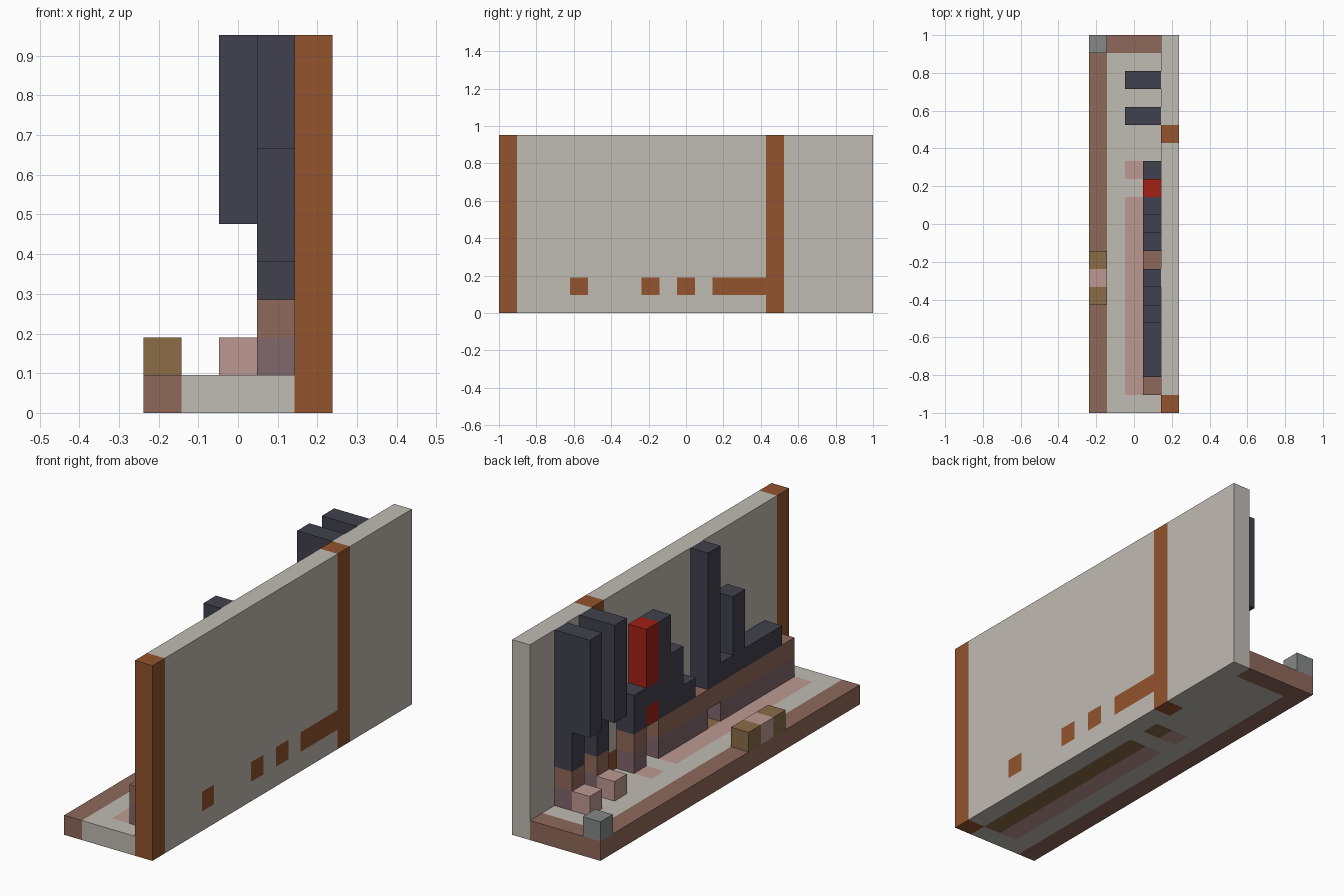
import bpy
import bmesh
from mathutils import Vector

if "Cube" in bpy.data.objects:
    bpy.data.objects.remove(bpy.data.objects["Cube"], do_unlink=True)

NX, NY = 5, 21
U = 2 / NY  # edge of one block


def linear(c):
    c /= 255
    return c / 12.92 if c <= 0.04045 else ((c + 0.055) / 1.055) ** 2.4


def material(name, *rgb):
    mat = bpy.data.materials.new(name)
    color = [linear(c) for c in rgb] + [1]
    mat.diffuse_color = color
    mat.use_nodes = True
    bsdf = next(n for n in mat.node_tree.nodes if n.type == "BSDF_PRINCIPLED")
    bsdf.inputs["Base Color"].default_value = color
    return mat


MATS = {
    "stone": material("pale_stone", 192, 187, 179),
    "rust": material("rust_brown", 147, 83, 46),
    "brown": material("dusty_brown", 143, 105, 91),
    "dark": material("dark_slate", 65, 65, 77),
    "red": material("bright_red", 162, 32, 20),
    "pink": material("dusty_pink", 190, 153, 146),
    "olive": material("olive_brown", 138, 108, 70),
    "grey": material("cool_grey", 134, 137, 137),
    "mauve": material("mauve", 129, 103, 107),
}
SLOTS = list(MATS)
blocks = {}  # (column, row, level) -> (part, colour)


def fill(part, color, cols, rows, levels):
    """Fill a box of blocks; each range is (first, last)."""
    for i in range(cols[0], cols[1] + 1):
        for j in range(rows[0], rows[1] + 1):
            for k in range(levels[0], levels[1] + 1):
                blocks[i, j, k] = (part, color)


# Floor with brown border and inlaid strips
fill("floor", "stone", (0, 3), (0, 20), (0, 0))
fill("floor", "brown", (0, 0), (0, 20), (0, 0))
fill("floor", "brown", (0, 3), (20, 20), (0, 0))
for rows in ((1, 11), (13, 13)):
    fill("floor", "pink", (2, 2), rows, (0, 0))
    fill("floor", "olive", (3, 3), rows, (0, 0))

# Wall with rust posts and rust bricks low down
fill("wall", "stone", (4, 4), (0, 20), (0, 9))
for row in (0, 15):
    fill("wall", "rust", (4, 4), (row, row), (0, 9))
for rows in ((4, 4), (8, 8), (10, 10), (12, 14)):
    fill("wall", "rust", (4, 4), rows, (1, 1))

# Long plinth, with an opening under the tallest tower
for rows in ((1, 11), (13, 13)):
    fill("plinth", "mauve", (3, 3), rows, (1, 1))
    fill("plinth", "brown", (3, 3), rows, (2, 2))
del blocks[3, 7, 1]

# Skyline of slate towers: row -> topmost level
for row, top in {2: 3, 3: 3, 4: 3, 5: 6, 6: 3, 7: 9, 9: 3, 10: 5, 11: 7, 13: 4}.items():
    fill("skyline", "dark", (3, 3), (row, row), (3, top))

# Red tower with a slate band
fill("red_tower", "red", (3, 3), (12, 12), (3, 7))
fill("red_tower", "dark", (3, 3), (12, 12), (4, 4))

# Two overhanging towers, each with a pink block below
for name, row in (("inner_overhang_tower", 16), ("outer_overhang_tower", 18)):
    rows = (row, row)
    fill(name, "mauve", (3, 3), rows, (1, 1))
    fill(name, "brown", (3, 3), rows, (2, 2))
    fill(name, "dark", (3, 3), rows, (3, 9))
    fill(name, "dark", (2, 2), rows, (5, 9))
    fill("pink_blocks", "pink", (2, 2), rows, (1, 1))

# Blocks on the border
fill("border_bench", "olive", (0, 0), (6, 8), (1, 1))
fill("border_bench", "pink", (0, 0), (7, 7), (1, 1))
fill("corner_block", "grey", (0, 0), (20, 20), (1, 1))


def build(part):
    """Mesh the exposed faces of one part."""
    bm = bmesh.new()
    for cell, (owner, color) in blocks.items():
        if owner != part:
            continue
        center = Vector(cell) + Vector((0.5, 0.5, 0.5))
        for axis in range(3):
            for sign in (-1, 1):
                step = [0, 0, 0]
                step[axis] = sign
                if tuple(a + b for a, b in zip(cell, step)) in blocks:
                    continue
                n = Vector(step) / 2
                a = Vector((0, 0, 0))
                a[(axis + 1) % 3] = 0.5
                b = n.cross(a) * 2
                corners = (a + b, b - a, -a - b, a - b)
                face = bm.faces.new([bm.verts.new(center + n + c) for c in corners])
                face.material_index = SLOTS.index(color)
    bmesh.ops.remove_doubles(bm, verts=bm.verts, dist=0.01)
    bmesh.ops.translate(bm, verts=bm.verts, vec=(-NX / 2, -NY / 2, 0))
    bmesh.ops.scale(bm, verts=bm.verts, vec=(U, U, U))
    mesh = bpy.data.meshes.new(part)
    bm.to_mesh(mesh)
    bm.free()
    for mat in MATS.values():
        mesh.materials.append(mat)
    bpy.context.collection.objects.link(bpy.data.objects.new(part, mesh))


for part in sorted({owner for owner, _ in blocks.values()}):
    build(part)
